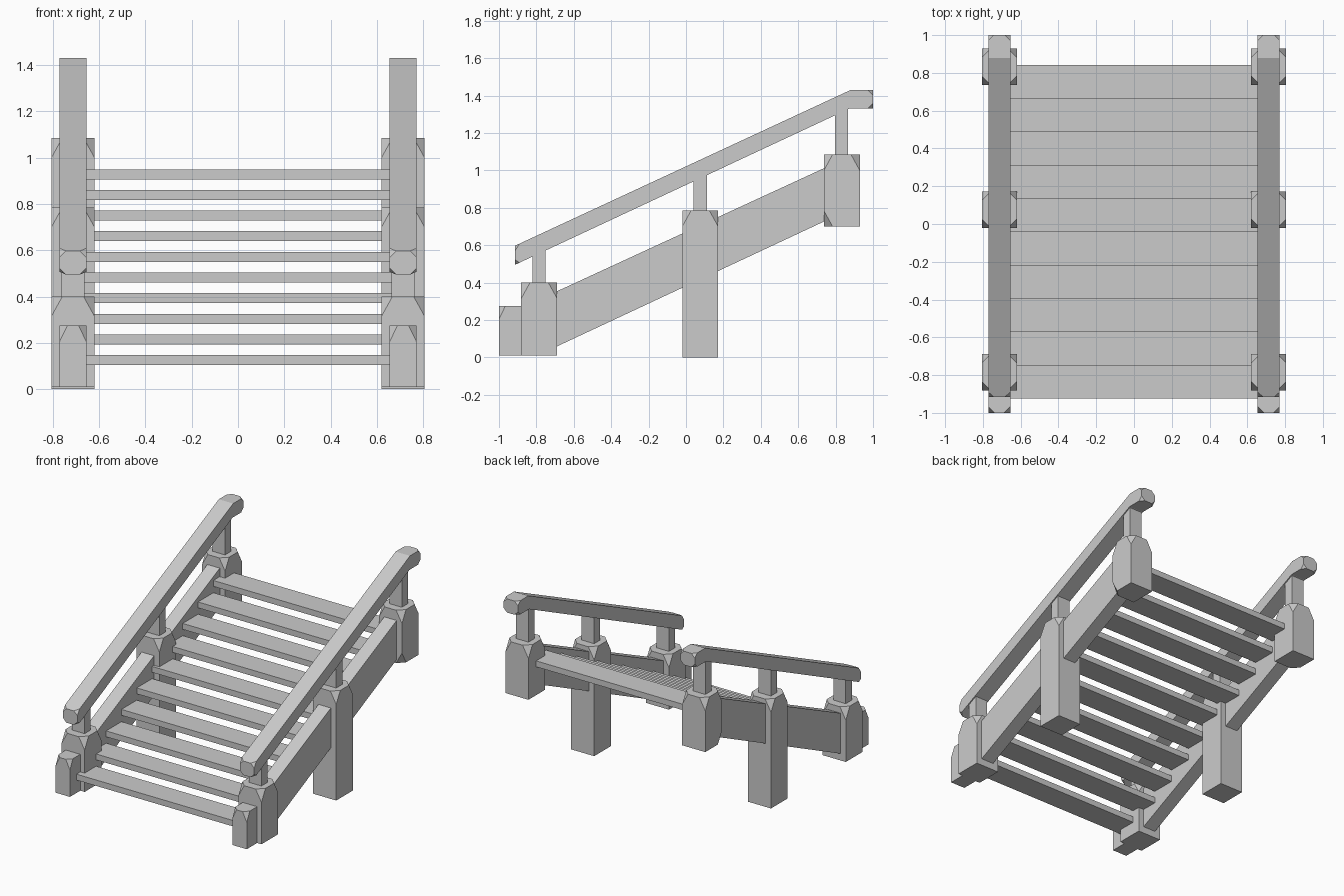
import bpy
import bmesh
from itertools import product
from mathutils import Vector

if "Cube" in bpy.data.objects:
    bpy.data.objects.remove(bpy.data.objects["Cube"], do_unlink=True)

# Single painted grey
grey = bpy.data.materials.new("stone_grey")
grey.use_nodes = True
colour = (0.6, 0.6, 0.6, 1)
grey.diffuse_color = colour
grey.node_tree.nodes["Principled BSDF"].inputs["Base Color"].default_value = colour

SIDE_X = 0.713   # centre line of each side of the stair


def finish(name, bm):
    bmesh.ops.recalc_face_normals(bm, faces=bm.faces)
    mesh = bpy.data.meshes.new(name)
    bm.to_mesh(mesh)
    bm.free()
    mesh.materials.append(grey)
    obj = bpy.data.objects.new(name, mesh)
    bpy.context.collection.objects.link(obj)
    return obj


def block(name, x, y, z, cut=(0, 0, 0), is_cut=lambda sx, sy, sz: False):
    """Box from x, y, z ranges, with chosen corners sliced off."""
    bm = bmesh.new()
    for pick in product((0, 1), repeat=3):
        corner = Vector((x[pick[0]], y[pick[1]], z[pick[2]]))
        if not is_cut(*pick):
            bm.verts.new(corner)
            continue
        for axis in range(3):
            point = corner.copy()
            point[axis] += cut[axis] * (-1 if pick[axis] else 1)
            bm.verts.new(point)
    bmesh.ops.convex_hull(bm, input=bm.verts)
    bmesh.ops.dissolve_limit(bm, angle_limit=0.01, verts=bm.verts, edges=bm.edges)
    return finish(name, bm)


def side_profile(name, points, x_mid, half, nip=0, nip_y=()):
    """Extrude a (y, z) outline across x; nip the corners at given y ends."""
    bm = bmesh.new()
    face = bm.faces.new([bm.verts.new((x_mid - half, y, z)) for y, z in points])
    out = bmesh.ops.extrude_face_region(bm, geom=[face])
    moved = [g for g in out["geom"] if isinstance(g, bmesh.types.BMVert)]
    bmesh.ops.translate(bm, verts=moved, vec=(2 * half, 0, 0))
    ends = [v for v in bm.verts if any(abs(v.co.y - y) < 1e-4 for y in nip_y)]
    if ends:
        bmesh.ops.bevel(bm, geom=ends, offset=nip, segments=1, affect='VERTICES')
    return finish(name, bm)


def span(mid, half):
    return (mid - half, mid + half)


# Post name, y centre, bottom, top, baluster y centre, baluster top
POSTS = [
    ("front", -0.785, 0.01, 0.40, -0.785, 0.60),
    ("middle", 0.076, 0.0, 0.785, 0.076, 1.00),
    ("back", 0.833, 0.70, 1.085, 0.832, 1.36),
]

for side, s in (("left", 1), ("right", -1)):
    cx = s * SIDE_X
    outer = 1 if s > 0 else 0

    # Posts with sliced top corners, each carrying a baluster
    for name, y, low, high, bar_y, bar_top in POSTS:
        hanging = name == "back"
        block(f"{side}_{name}_post", span(cx, 0.093), span(y, 0.096), (low, high),
              (0.047, 0.047, 0.085),
              lambda sx, sy, sz: sz == 1 or (hanging and sy == 0 and sx == outer))
        block(f"{side}_{name}_baluster", span(cx, 0.05), span(bar_y, 0.035),
              (high - 0.02, bar_top))

    # Small foot block in front of the first post
    block(f"{side}_foot_block", span(cx, 0.058), (-1.0, -0.87), (0.01, 0.275),
          (0.034, 0.034, 0.07), lambda sx, sy, sz: sz == 1 and sy == 0)

    # Sloping stringer
    side_profile(f"{side}_stringer",
                 [(-0.72, 0.045), (0.76, 0.737), (0.76, 1.022), (-0.72, 0.34)],
                 cx, 0.05)

    # Handrail with a level top end and nipped end corners
    side_profile(f"{side}_handrail",
                 [(-0.915, 0.495), (0.873, 1.33), (1.0, 1.33),
                  (1.0, 1.43), (0.88, 1.43), (-0.915, 0.597)],
                 cx, 0.058, 0.028, (-0.915, 1.0))

# Open treads
for i in range(10):
    y = -0.925 + 0.1765 * i
    z = 0.104 + 0.0892 * i
    block(f"tread_{i + 1}", (-0.67, 0.67), (y, y + 0.177), (z, z + 0.043))
